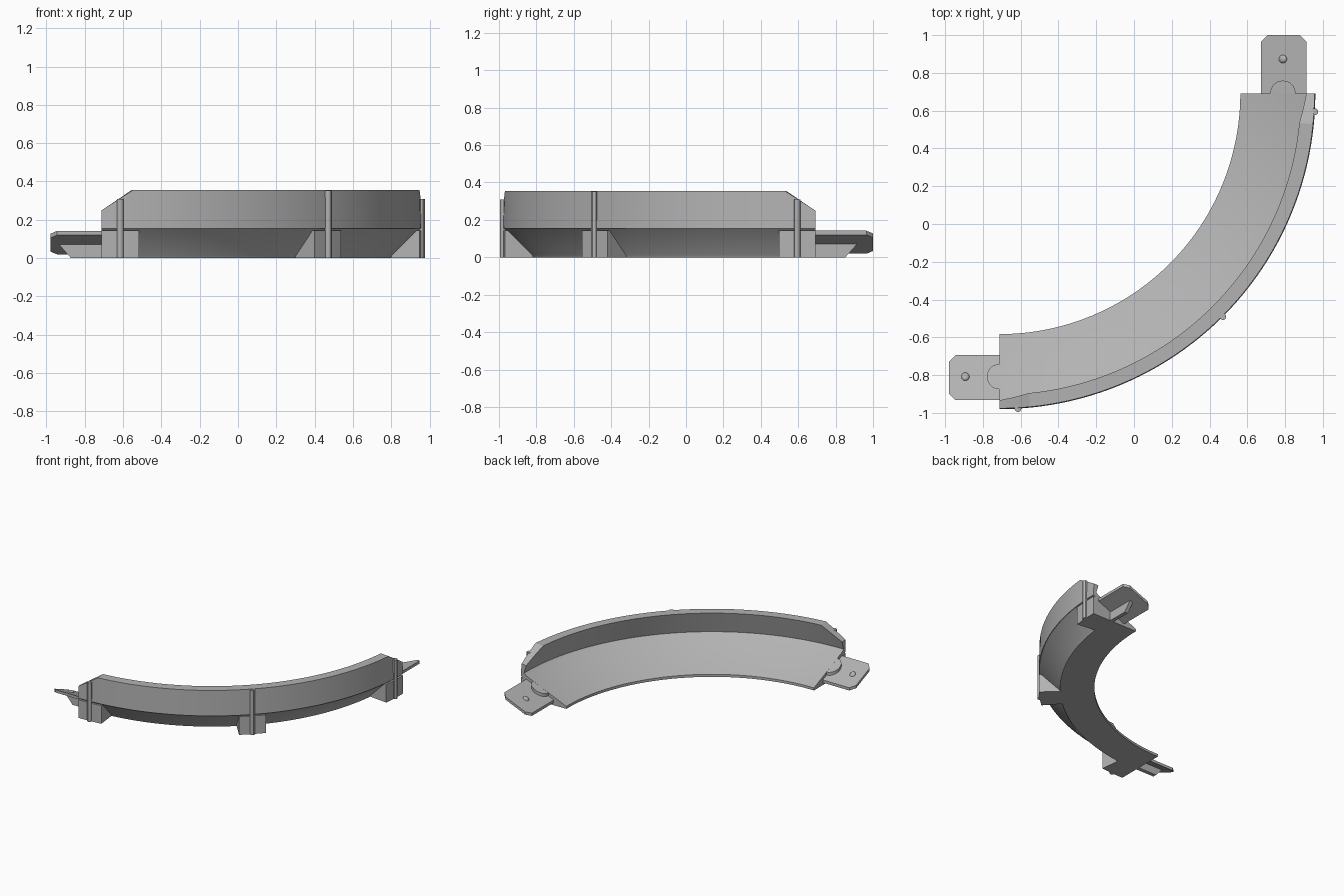
import bpy, bmesh, math
from mathutils import Vector

if "Cube" in bpy.data.objects:
    bpy.data.objects.remove(bpy.data.objects["Cube"])

CENTRE = Vector((-0.712, 0.692, 0))
INNER, OUTER = 1.275, 1.672
WALL_TOP, WALL_END = 0.355, 0.25
STEPS = 48
START = -math.pi / 2
STEP = -START / STEPS
TAPER = 3 * STEP

grey = bpy.data.materials.new("plain grey")
grey.use_nodes = True
grey.diffuse_color = (0.45, 0.45, 0.45, 1)
grey.node_tree.nodes["Principled BSDF"].inputs["Base Color"].default_value = (0.45, 0.45, 0.45, 1)


def loft(name, rings):
    """Skin a list of closed rings and cap both ends."""
    bm = bmesh.new()
    loops = [[bm.verts.new(p) for p in ring] for ring in rings]
    n = len(loops[0])
    for a, b in zip(loops, loops[1:]):
        for i in range(n):
            j = (i + 1) % n
            bm.faces.new((a[i], a[j], b[j], b[i]))
    bm.faces.new(loops[0])
    bm.faces.new(loops[-1])
    bmesh.ops.recalc_face_normals(bm, faces=bm.faces)
    mesh = bpy.data.meshes.new(name)
    bm.to_mesh(mesh)
    bm.free()
    mesh.materials.append(grey)
    obj = bpy.data.objects.new(name, mesh)
    bpy.context.collection.objects.link(obj)
    bpy.ops.object.select_all(action='DESELECT')
    obj.select_set(True)
    bpy.context.view_layer.objects.active = obj
    bpy.ops.object.shade_smooth_by_angle(angle=math.radians(30))
    return obj


def polar(r, angle, z):
    return CENTRE + Vector((r * math.cos(angle), r * math.sin(angle), z))


def floor_z(r):
    return 0.02 + 0.42 * (r - INNER)


def wall_height(angle):
    gap = min(angle - START, -angle)
    return WALL_END + (WALL_TOP - WALL_END) * min(1, max(0, gap / TAPER))


# Banked floor and leaning side wall, swept a quarter turn
def section(angle):
    h = wall_height(angle)
    lean = 1.645 - (h - 0.18) * 0.286
    profile = [(INNER, 0), (1.52, 0), (1.525, 0.012), (1.668, 0.155), (OUTER, 0.155),
               (1.668, h), (lean, h), (1.645, 0.185), (1.625, floor_z(1.625)),
               (INNER, floor_z(INNER))]
    return [polar(r, angle, z) for r, z in profile]


loft("banked_track", [section(START + i * STEP) for i in range(STEPS + 1)])

# Support blocks below the wall, each with an upright rib
BLOCK = [(1.5, 0), (OUTER, 0), (OUTER, 0.143), (1.62, 0.143), (1.5, 0.02)]
WIDTH = 0.195 / OUTER
for place, middle in (("front", START + WIDTH / 2), ("middle", START / 2), ("back", -WIDTH / 2)):
    angles = [middle + WIDTH * (k / 6 - 0.5) for k in range(7)]
    loft(place + "_support", [[polar(r, a, z) for r, z in BLOCK] for a in angles])
    top = wall_height(middle) - 0.003
    axis = polar(OUTER, middle, 0)
    circle = [axis + Vector((math.cos(t), math.sin(t), 0)) * 0.018
              for t in (k * math.tau / 12 for k in range(12))]
    loft(place + "_rib", [[p + Vector((0, 0, z)) for p in circle] for z in (0, top)])


# Joining tabs: u runs outward from the turn centre, v runs away from the track end
def back_end(u, v, z):
    return CENTRE + Vector((u, v, z))


def front_end(u, v, z):
    return CENTRE + Vector((-v, -u, z))


def plate(name, place, outline, top, bottom):
    loft(name, [[place(u, v, floor_z(u) - d) for u, v in outline] for d in (top, bottom)])


MID, LOW, HIGH, CUT = 1.5, 1.385, 1.625, 0.035
for side, place, length in (("back", back_end, 0.308), ("front", front_end, 0.267)):
    outline = [(LOW, -0.02), (HIGH, -0.02), (HIGH, length - CUT), (HIGH - CUT, length),
               (LOW + CUT, length), (LOW, length - CUT)]
    plate(side + "_tab", place, outline, 0.025, 0.047)

    # Rounded tongue of the floor lying over the tab
    tongue = [(MID + 0.067 * math.cos(t), 0.067 * math.sin(t))
              for t in (k * math.pi / 16 for k in range(17))]
    tongue += [(MID - 0.067, -0.01), (MID + 0.067, -0.01)]
    plate(side + "_tongue", place, tongue, 0.0005, 0.03)

    # Locking peg
    rings = []
    for k in range(5):
        tilt = k * math.pi / 10.5
        rad, rise = 0.022 * math.cos(tilt), 0.018 * math.sin(tilt)
        ring = [(MID + rad * math.cos(t), 0.181 + rad * math.sin(t))
                for t in (j * math.tau / 16 for j in range(16))]
        rings.append([place(u, v, floor_z(u) - 0.027 + rise) for u, v in ring])
    loft(side + "_peg", rings)

    # Upright web under the tab
    web = [(-0.02, 0), (0.16, 0), (0.222, 0.07), (-0.02, 0.07)]
    loft(side + "_web", [[place(MID + d, v, z) for v, z in web] for d in (-0.015, 0.015)])
